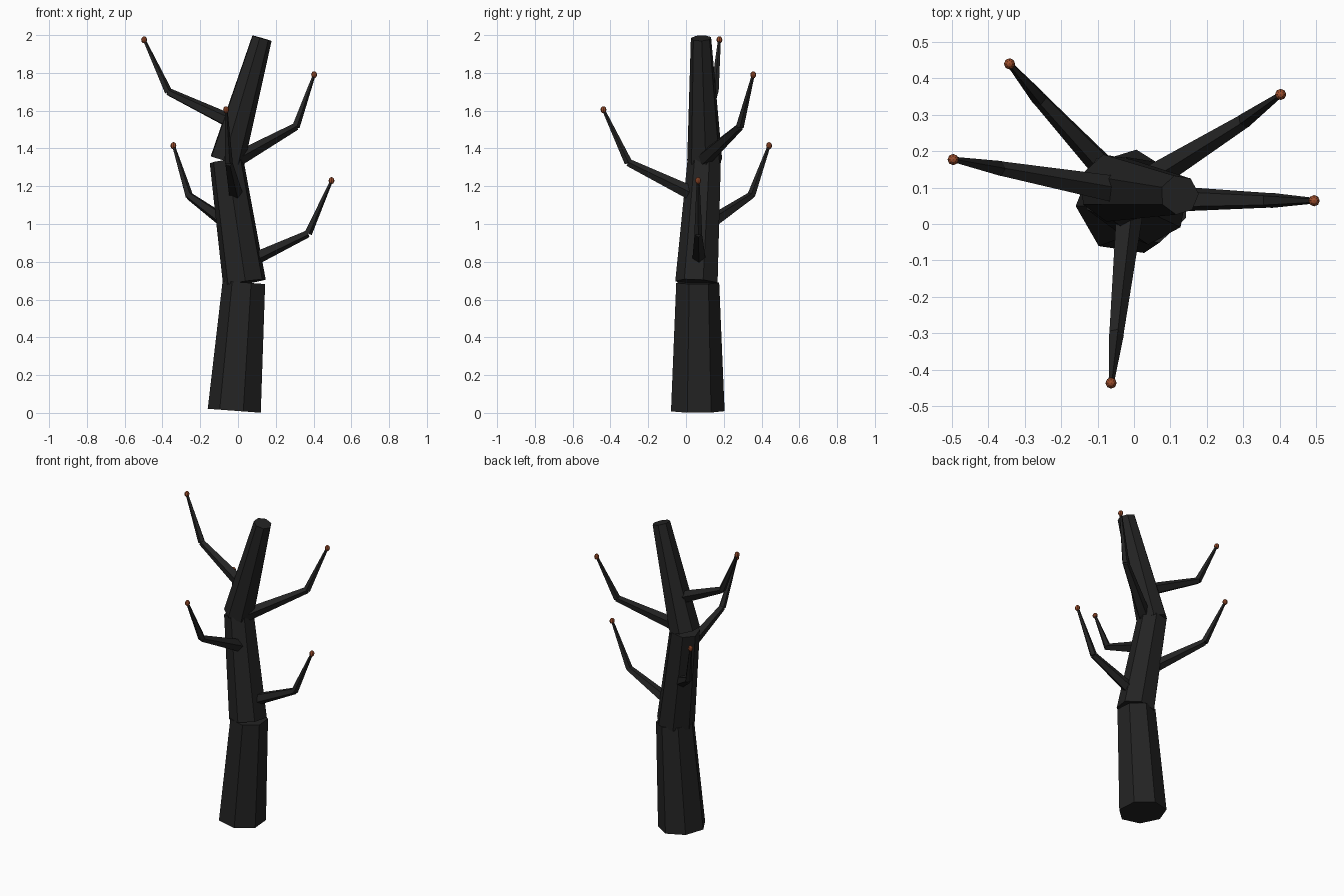
import bpy, bmesh, math
from mathutils import Vector, Matrix

if "Cube" in bpy.data.objects:
    bpy.data.objects.remove(bpy.data.objects["Cube"])


def material(name, rgb):
    m = bpy.data.materials.new(name)
    m.diffuse_color = (*rgb, 1)
    m.use_nodes = True
    m.node_tree.nodes["Principled BSDF"].inputs["Base Color"].default_value = m.diffuse_color
    return m


BARK = material("charred bark", (0.017, 0.017, 0.017))
EMBER = material("ember orange", (0.33, 0.075, 0.025))


def finish(bm, name, mat):
    me = bpy.data.meshes.new(name)
    bm.to_mesh(me)
    bm.free()
    me.materials.append(mat)
    ob = bpy.data.objects.new(name, me)
    bpy.context.collection.objects.link(ob)
    return ob


def limb(name, a, b, r1, r2, sides, turn=0):
    """Tapered flat-sided log from a to b; turn = angle of first corner."""
    a, b = Vector(a), Vector(b)
    d = b - a
    spin = Matrix.Rotation(math.radians(turn - 90), 4, 'Z')
    aim = Vector((0, 0, 1)).rotation_difference(d).to_matrix().to_4x4()
    bm = bmesh.new()
    bmesh.ops.create_cone(bm, cap_ends=True, segments=sides, radius1=r1, radius2=r2,
                          depth=d.length, matrix=Matrix.Translation((a + b) / 2) @ aim @ spin)
    return finish(bm, name, BARK)


# Trunk: three leaning seven-sided logs
J = [(-0.015, 0.06, 0.011), (0.035, 0.06, 0.69), (-0.06, 0.1, 1.335), (0.125, 0.08, 1.984)]
limb("trunk_lower", J[0], J[1], 0.146, 0.117, 7, 30)
limb("trunk_middle", J[1], J[2], 0.117, 0.092, 7, 15)
limb("trunk_upper", J[2], J[3], 0.095, 0.055, 7, 3)

# Branches: start inside the trunk, elbow, tip
BRANCHES = [
    ((0.015, 0.07, 0.785), (0.37, 0.065, 0.95), (0.495, 0.064, 1.23)),
    ((-0.01, 0.078, 0.97), (-0.26, 0.345, 1.15), (-0.342, 0.44, 1.415)),
    ((-0.01, 0.075, 1.14), (-0.05, -0.305, 1.325), (-0.063, -0.437, 1.605)),
    ((-0.01, 0.09, 1.34), (0.305, 0.285, 1.515), (0.403, 0.356, 1.79)),
    ((-0.005, 0.085, 1.525), (-0.37, 0.152, 1.70), (-0.497, 0.177, 1.975)),
]
for i, (a, b, c) in enumerate(BRANCHES, 1):
    limb(f"branch_{i}_lower", a, b, 0.042, 0.021, 5)
    limb(f"branch_{i}_upper", b, c, 0.022, 0.008, 5)
    # Glowing bud on the branch tip
    bm = bmesh.new()
    bmesh.ops.create_uvsphere(bm, u_segments=8, v_segments=6, radius=0.0155,
                              matrix=Matrix.Translation(c) @ Matrix.Diagonal((1, 1, 1.2, 1)))
    finish(bm, f"ember_bud_{i}", EMBER)
